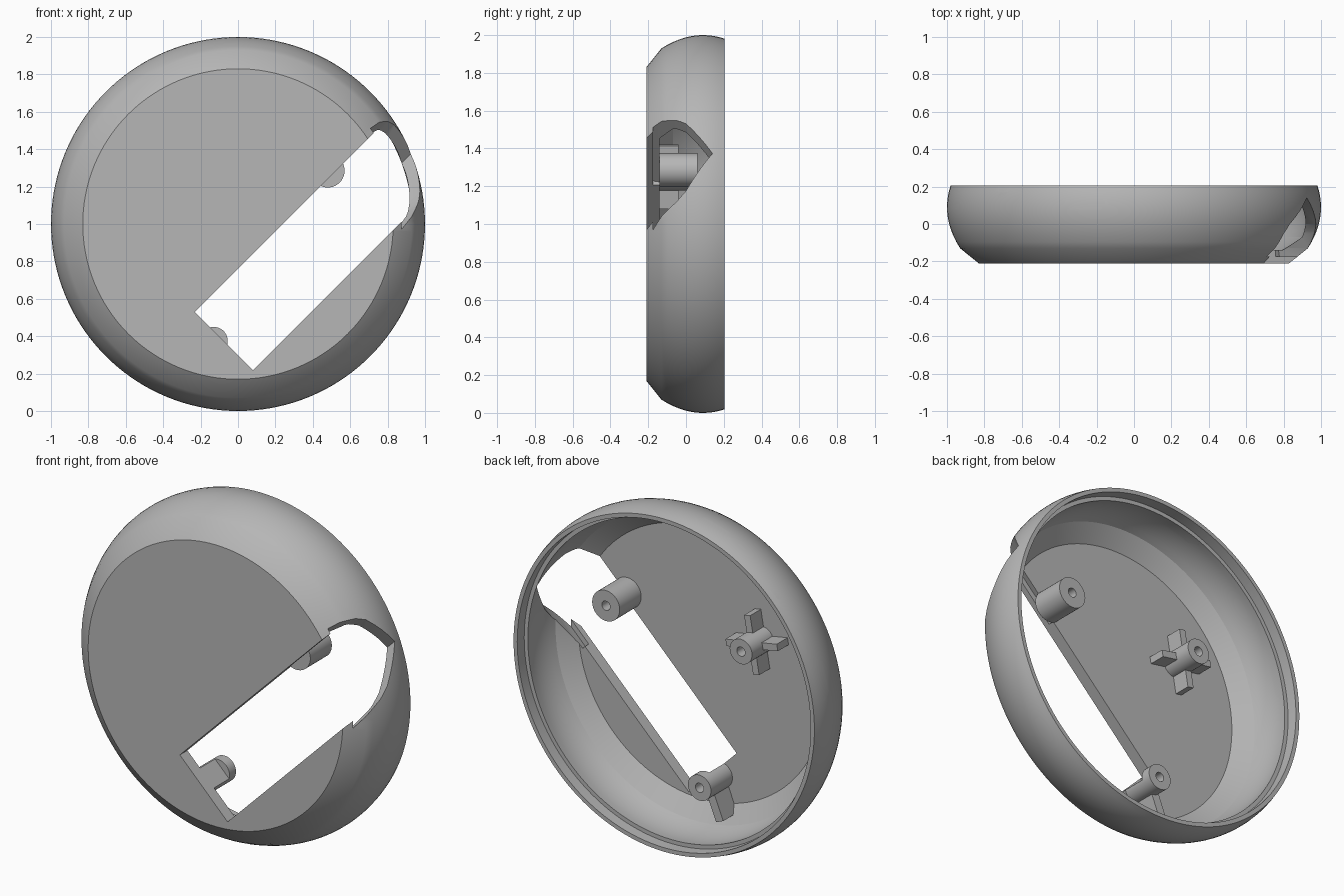
import bpy
import bmesh
from math import radians, sin, cos, pi
from mathutils import Matrix

if "Cube" in bpy.data.objects:
    bpy.data.objects.remove(bpy.data.objects["Cube"])

grey = bpy.data.materials.new("plain_grey")
grey.use_nodes = True
COLOUR = (0.47, 0.47, 0.47, 1)
grey.diffuse_color = COLOUR
grey.node_tree.nodes["Principled BSDF"].inputs["Base Color"].default_value = COLOUR


def finish(name, bm):
    bmesh.ops.recalc_face_normals(bm, faces=bm.faces)
    mesh = bpy.data.meshes.new(name)
    bm.to_mesh(mesh)
    bm.free()
    mesh.materials.append(grey)
    ob = bpy.data.objects.new(name, mesh)
    bpy.context.collection.objects.link(ob)
    return ob


def lathe(name, profile, x, z, steps):
    """Turn a (radius, y) profile about an axis along y."""
    bm = bmesh.new()
    verts = [bm.verts.new((r, y, 0)) for r, y in profile]
    edges = [bm.edges.new(pair) for pair in zip(verts, verts[1:])]
    bmesh.ops.spin(bm, geom=verts + edges, cent=(0, 0, 0), axis=(0, 1, 0),
                   angle=2 * pi, steps=steps)
    bmesh.ops.remove_doubles(bm, verts=bm.verts, dist=0.0001)
    bmesh.ops.translate(bm, verts=bm.verts, vec=(x, 0, z))
    return finish(name, bm)


def prism(name, section, lo, hi, angle, x=0, z=1):
    """Extrude a (sideways, y) section outward in the x-z plane at an angle."""
    bm = bmesh.new()
    face = bm.faces.new([bm.verts.new((lo, y, t)) for t, y in section])
    new = bmesh.ops.extrude_face_region(bm, geom=[face])["geom"]
    bmesh.ops.translate(bm, vec=(hi - lo, 0, 0),
                        verts=[v for v in new if isinstance(v, bmesh.types.BMVert)])
    bm.transform(Matrix.Translation((x, 0, z)) @ Matrix.Rotation(-radians(angle), 4, 'Y'))
    return finish(name, bm)


def cut(target, cutter):
    mod = target.modifiers.new(cutter.name, 'BOOLEAN')
    mod.operation = 'DIFFERENCE'
    mod.solver = 'EXACT'
    mod.object = cutter
    bpy.context.view_layer.objects.active = target
    bpy.ops.object.modifier_apply(modifier=mod.name)
    cutter.hide_render = True


def box(half, low, high):
    return [(-half, low), (half, low), (half, high), (-half, high)]


# Dish shell: flat front, bevel, bulging wall, stepped rim
FLOOR = -0.14
BACK = 0.205


def bulge(y, radius):
    return radius - 1.45 * (y - 0.09) ** 2


outer = [(bulge(y, 1), y) for y in [-0.13 + i * (BACK + 0.13) / 10 for i in range(11)]]
inner = [(bulge(y, 0.937), y) for y in [BACK - 0.065 - i * 0.035 for i in range(7)]]
shell = lathe("dish_shell", [(0, -0.21), (0.83, -0.21)] + outer
              + [(0.957, BACK), (0.957, BACK - 0.065)] + inner
              + [(0.80, FLOOR), (0, FLOOR)], 0, 1, 144)

# Diagonal slot and its pointed opening through the wall
cutters = [prism("slot_cutter", box(0.22, -0.3, -0.12), -0.108, 1.4, 45, 0, 0.45)]
half = [(0.25, -0.175), (0.24, -0.13), (0.21, -0.05), (0.175, 0)]
arch = half + [(0, 0.14)] + [(-t, y) for t, y in reversed(half)]
cutters.append(prism("wall_opening_cutter", arch, 0.85, 1.4, 45, 0, 0.45))

# Rim notches: two rounded rectangles with a half round between them
rounded = [(0.113, 0.3), (0.113, 0.115), (0.103, 0.09), (0.078, 0.08)]
rounded += [(-t, y) for t, y in reversed(rounded)]
for side, angle in (("upper", 105), ("lower", 165)):
    cutters.append(prism(side + "_rim_notch_cutter", rounded, 0.85, 1.1, angle))
round_section = [(0.055 * cos(i * pi / 10), 0.22 + 0.055 * sin(i * pi / 10)) for i in range(20)]
cutters.append(prism("round_notch_cutter", round_section, 0.85, 1.1, 135))
for c in cutters:
    cut(shell, c)


# Hollow screw posts
def post(name, x, z, radius, tip=0.06):
    return lathe(name, [(0, FLOOR), (radius, FLOOR), (radius, tip), (0.027, tip),
                        (0.027, tip - 0.14), (0, tip - 0.14)], x, z, 40)


parts = [shell, post("slot_side_post", 0.48, 1.285, 0.09),
         post("ribbed_post", -0.40, 1.25, 0.073)]
end_post = post("slot_end_post", -0.13, 0.375, 0.075)
end_cutter = prism("post_trim_cutter", box(0.3, -0.3, 0), -0.108, 0.3, 45, 0, 0.45)
cut(end_post, end_cutter)
parts.append(end_post)
cutters.append(end_cutter)

# Ribs around the posts
for i in range(4):
    parts.append(prism("post_rib_%d" % (i + 1), box(0.02, FLOOR - 0.01, -0.04),
                       0.06, 0.17, 90 * i - 10, -0.40, 1.25))
parts.append(prism("end_post_rib", box(0.025, FLOOR - 0.01, -0.01),
                   0.05, 0.22, 248, -0.13, 0.375))

for c in cutters:
    bpy.data.objects.remove(c)

# Smooth curves, crisp edges
for ob in parts:
    bpy.ops.object.select_all(action='DESELECT')
    ob.select_set(True)
    bpy.context.view_layer.objects.active = ob
    bpy.ops.object.shade_smooth_by_angle(angle=radians(25))
